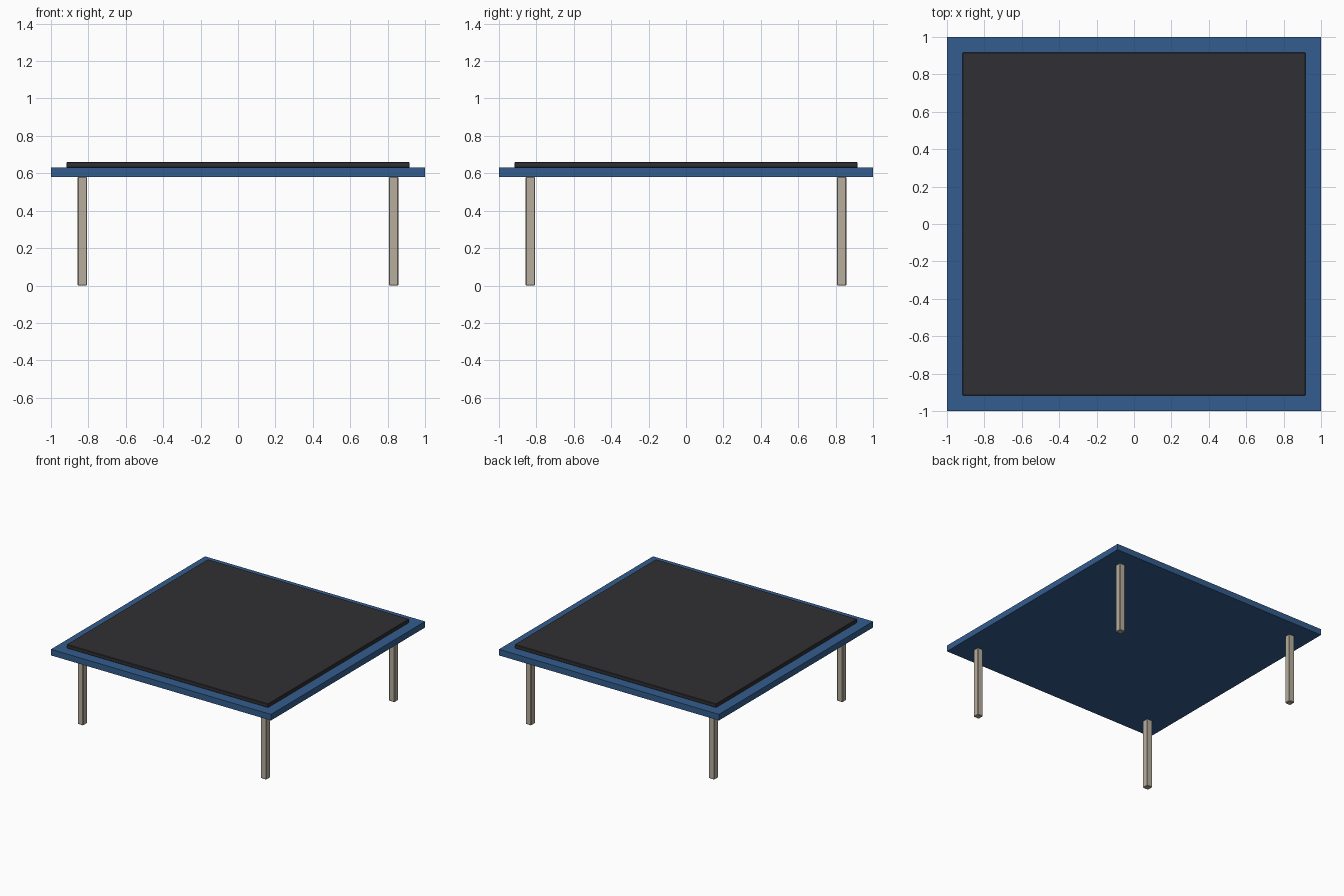
import bpy

if "Cube" in bpy.data.objects:
    bpy.data.objects.remove(bpy.data.objects["Cube"])


def material(name, rgb):
    mat = bpy.data.materials.new(name)
    mat.diffuse_color = (*rgb, 1.0)
    mat.use_nodes = True
    mat.node_tree.nodes["Principled BSDF"].inputs["Base Color"].default_value = mat.diffuse_color
    return mat


def box(name, size, center, mat, bevel=0.0):
    bpy.ops.mesh.primitive_cube_add(size=1, location=center)
    ob = bpy.context.object
    ob.name = name
    ob.scale = size
    bpy.ops.object.transform_apply(location=False, rotation=False, scale=True)
    ob.data.materials.append(mat)
    if bevel:
        mod = ob.modifiers.new("edge_bevel", 'BEVEL')
        mod.width = bevel
        mod.segments = 1
    return ob


blue = material("blue_frame", (0.033, 0.107, 0.27))
dark = material("dark_surface", (0.03, 0.028, 0.033))
beige = material("beige_leg", (0.47, 0.42, 0.34))

# Square frame slab and raised surface panel
box("frame", (2.0, 2.0, 0.05), (0, 0, 0.605), blue)
box("surface_panel", (1.834, 1.834, 0.032), (0, 0, 0.645), dark, 0.004)

# Four legs set in from the corners
for side, sx in (("left", -1), ("right", 1)):
    for end, sy in (("front", -1), ("back", 1)):
        box(f"{end}_{side}_leg", (0.051, 0.051, 0.581),
            (sx * 0.8325, sy * 0.8325, 0.2905), beige, 0.004)
